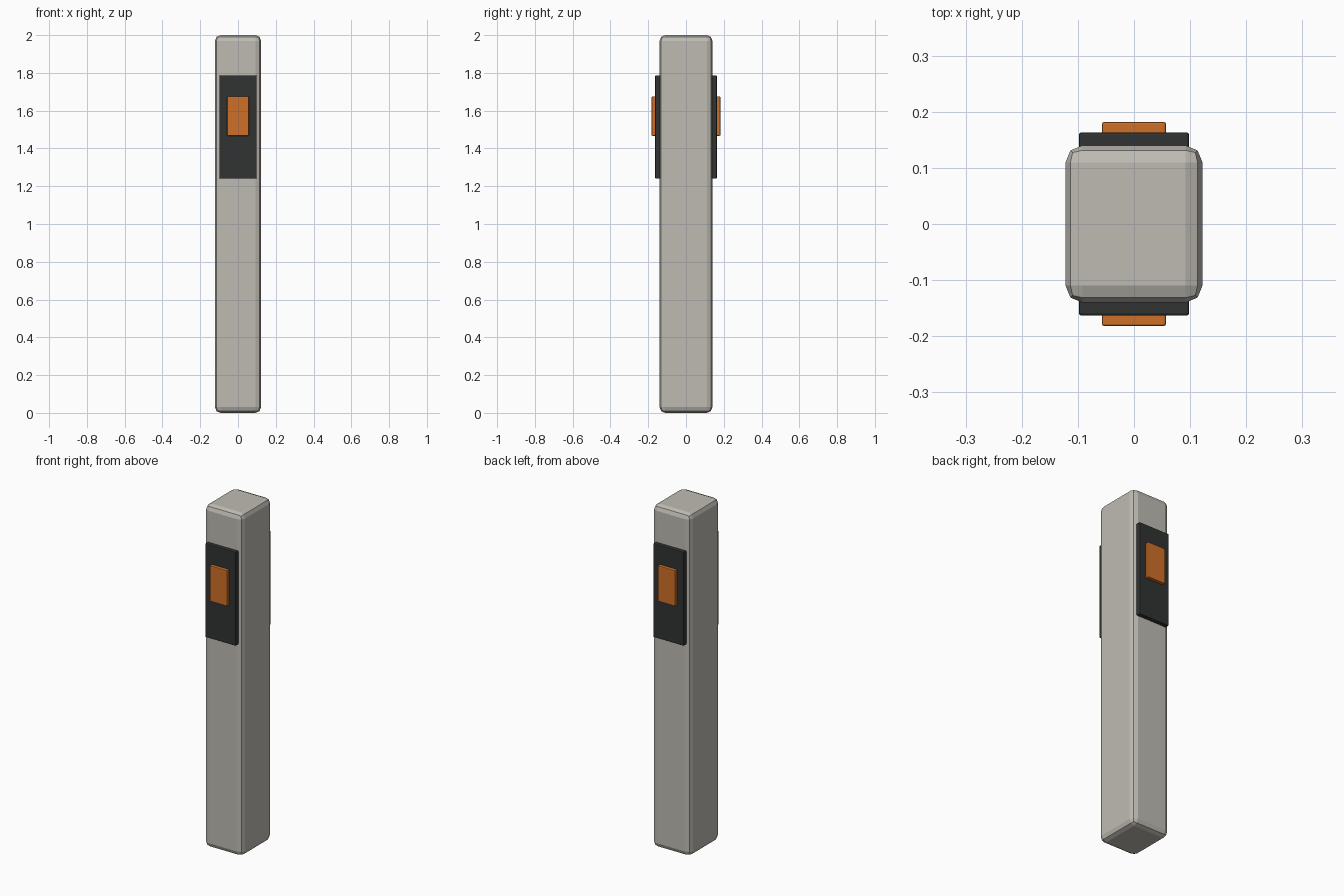
import bpy

if "Cube" in bpy.data.objects:
    bpy.data.objects.remove(bpy.data.objects["Cube"])


def material(name, rgb):
    m = bpy.data.materials.new(name)
    m.diffuse_color = (*rgb, 1)
    m.use_nodes = True
    m.node_tree.nodes["Principled BSDF"].inputs["Base Color"].default_value = m.diffuse_color
    return m


def box(name, lo, hi, bevel, segments, mat):
    """Bevelled box spanning the corners lo..hi."""
    bpy.ops.mesh.primitive_cube_add(
        size=1, location=[(a + b) / 2 for a, b in zip(lo, hi)])
    ob = bpy.context.object
    ob.name = name
    ob.scale = [b - a for a, b in zip(lo, hi)]
    bpy.ops.object.transform_apply(location=False, rotation=False, scale=True)
    mod = ob.modifiers.new("Bevel", 'BEVEL')
    mod.width = bevel
    mod.segments = segments
    ob.data.materials.append(mat)
    return ob


stone = material("warm_grey", (0.52, 0.5, 0.45))
dark = material("charcoal", (0.03, 0.033, 0.032))
orange = material("orange", (0.62, 0.16, 0.022))

# Tall post
box("post", (-0.122, -0.14, 0), (0.122, 0.14, 2), 0.03, 2, stone)

# Matching panel and button on the front and back
for side, s in (("front", -1), ("back", 1)):
    for part, half_x, inner, outer, z0, z1, mat in (
            ("panel", 0.098, 0.13, 0.163, 1.24, 1.787, dark),
            ("button", 0.057, 0.15, 0.182, 1.467, 1.676, orange)):
        y0, y1 = sorted((s * inner, s * outer))
        box(f"{side}_{part}", (-half_x, y0, z0), (half_x, y1, z1),
            0.004, 2, mat)
